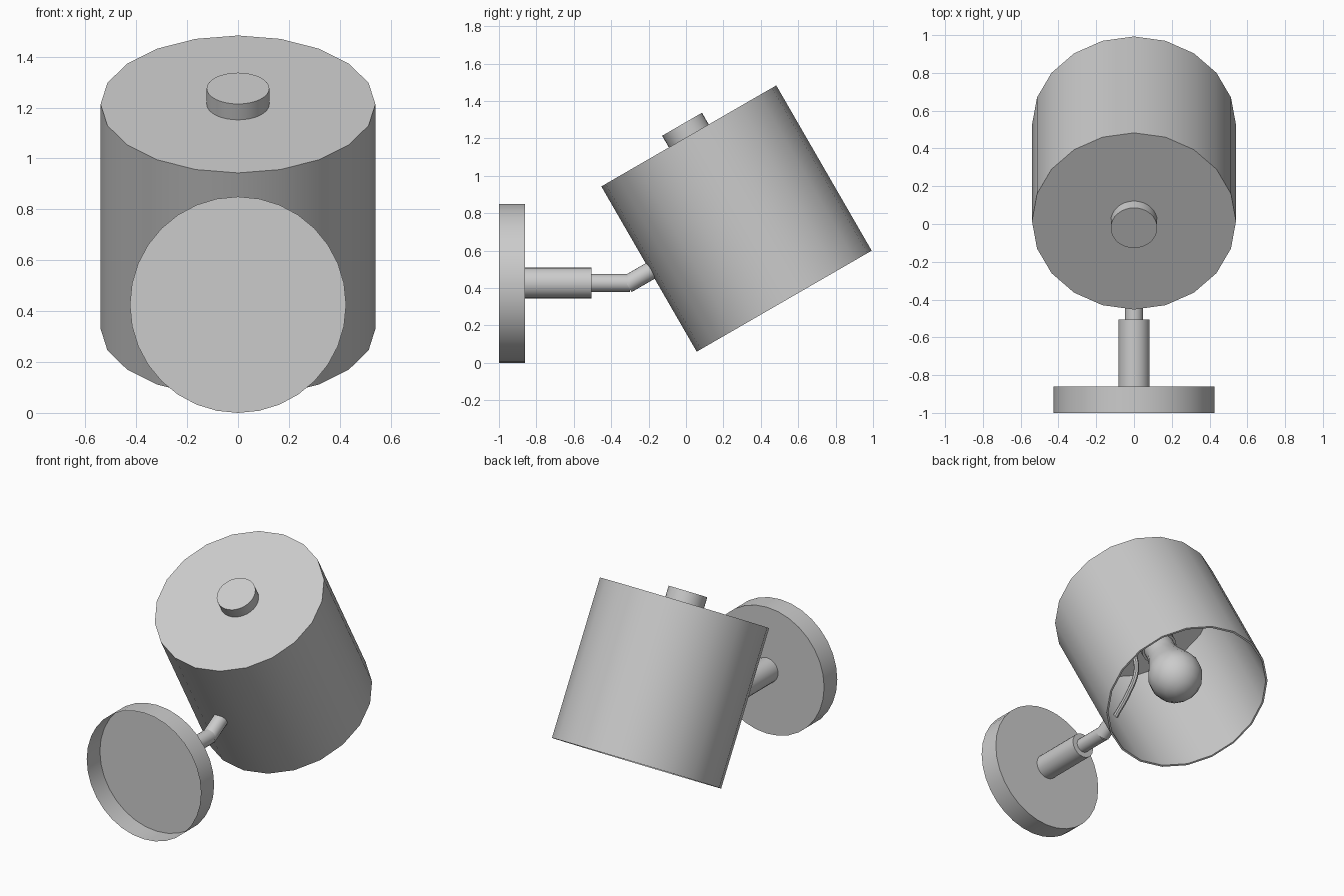
import bpy, math
from mathutils import Vector, Matrix

cube = bpy.data.objects.get("Cube")
if cube:
    bpy.data.objects.remove(cube, do_unlink=True)

grey = bpy.data.materials.new("light grey")
grey.use_nodes = True
COLOR = (0.6, 0.6, 0.6, 1)
grey.diffuse_color = COLOR
grey.node_tree.nodes["Principled BSDF"].inputs["Base Color"].default_value = COLOR

TILT = math.radians(30)
SHADE = Matrix.Translation((0, 0.525, 0.33)) @ Matrix.Rotation(TILT, 4, "X")  # z runs up the shade
ARM_Z = 0.427


def finish(obj):
    obj.data.materials.append(grey)
    bpy.ops.object.select_all(action="DESELECT")
    obj.select_set(True)
    bpy.context.view_layer.objects.active = obj
    bpy.ops.object.shade_smooth_by_angle(angle=math.radians(35))
    return obj


def lathe(name, profile, sides, frame):
    """Turn (radius, height) points about local z; zero radius closes an end."""
    verts, faces, rings = [], [], []
    for r, h in profile:
        n = sides if r > 0 else 1
        rings.append([len(verts) + i for i in range(n)])
        for i in range(n):
            a = 2 * math.pi * i / sides
            verts.append((r * math.cos(a), r * math.sin(a), h))
    for lo, hi in zip(rings, rings[1:]):
        for i in range(sides):
            j = (i + 1) % sides
            if len(lo) == 1:
                faces.append((lo[0], hi[j], hi[i]))
            elif len(hi) == 1:
                faces.append((lo[i], lo[j], hi[0]))
            else:
                faces.append((lo[i], lo[j], hi[j], hi[i]))
    mesh = bpy.data.meshes.new(name)
    mesh.from_pydata(verts, [], faces)
    obj = bpy.data.objects.new(name, mesh)
    bpy.context.collection.objects.link(obj)
    obj.matrix_world = frame
    return finish(obj)


def rod(name, radius, start, end, sides=20):
    """Capped cylinder between two points."""
    start, end = Vector(start), Vector(end)
    axis = end - start
    frame = Matrix.Translation(start) @ axis.to_track_quat("Z", "X").to_matrix().to_4x4()
    return lathe(name, [(0, 0), (radius, 0), (radius, axis.length), (0, axis.length)], sides, frame)


# Wall plate: a shallow cup, open towards the wall
plate_frame = Matrix.Translation((0, -1, 0.425)) @ Matrix.Rotation(-math.pi / 2, 4, "X")
lathe("wall_plate", [(0.425, 0), (0.425, 0.14), (0, 0.14)], 32, plate_frame)

# Arm: sleeve, thin rod and tilted end
rod("arm_sleeve", 0.083, (0, -0.86, ARM_Z), (0, -0.505, ARM_Z))
rod("arm_rod", 0.048, (0, -0.52, ARM_Z), (0, -0.30, ARM_Z))
elbow = Vector((0, -0.315, 0.42))
rod("arm_tip", 0.048, elbow, elbow + Vector((0, math.cos(TILT), math.sin(TILT))) * 0.15)

# Shade: thin-walled drum, open below
lathe("shade", [(0, 1.005), (0.528, 1.005), (0.528, 0), (0.54, 0), (0.54, 1.02), (0, 1.02)], 20, SHADE)
lathe("top_knob", [(0.123, 1.01), (0.123, 1.092), (0, 1.092)], 32, SHADE)

# Socket and bulb hanging inside the shade
lathe("socket", [(0, 0.55), (0.115, 0.55), (0.115, 1.01)], 20, SHADE)
ball = [(0.175 * math.sin(a), 0.235 - 0.175 * math.cos(a))
        for a in (math.radians(d) for d in range(0, 121, 20))]
lathe("bulb", ball + [(0.115, 0.42), (0.1, 0.48), (0.1, 0.56)], 16, SHADE)

# Bent cable from the arm up to the shade top
curve = bpy.data.curves.new("cable", "CURVE")
curve.dimensions = "3D"
curve.bevel_depth = 0.017
curve.bevel_resolution = 2
curve.resolution_u = 5
path = [(0.53, 0.5), (0.36, 0.535), (0.24, 0.595), (0.19, 0.7), (0.17, 0.85), (0.16, 1.01)]
spline = curve.splines.new("BEZIER")
spline.bezier_points.add(len(path) - 1)
for p, (r, h) in zip(spline.bezier_points, path):
    p.co = (0, -r, h)
    p.handle_left_type = p.handle_right_type = "AUTO"
cable = bpy.data.objects.new("cable", curve)
bpy.context.collection.objects.link(cable)
cable.matrix_world = SHADE
bpy.ops.object.select_all(action="DESELECT")
cable.select_set(True)
bpy.context.view_layer.objects.active = cable
bpy.ops.object.convert(target="MESH")
finish(bpy.context.view_layer.objects.active)
